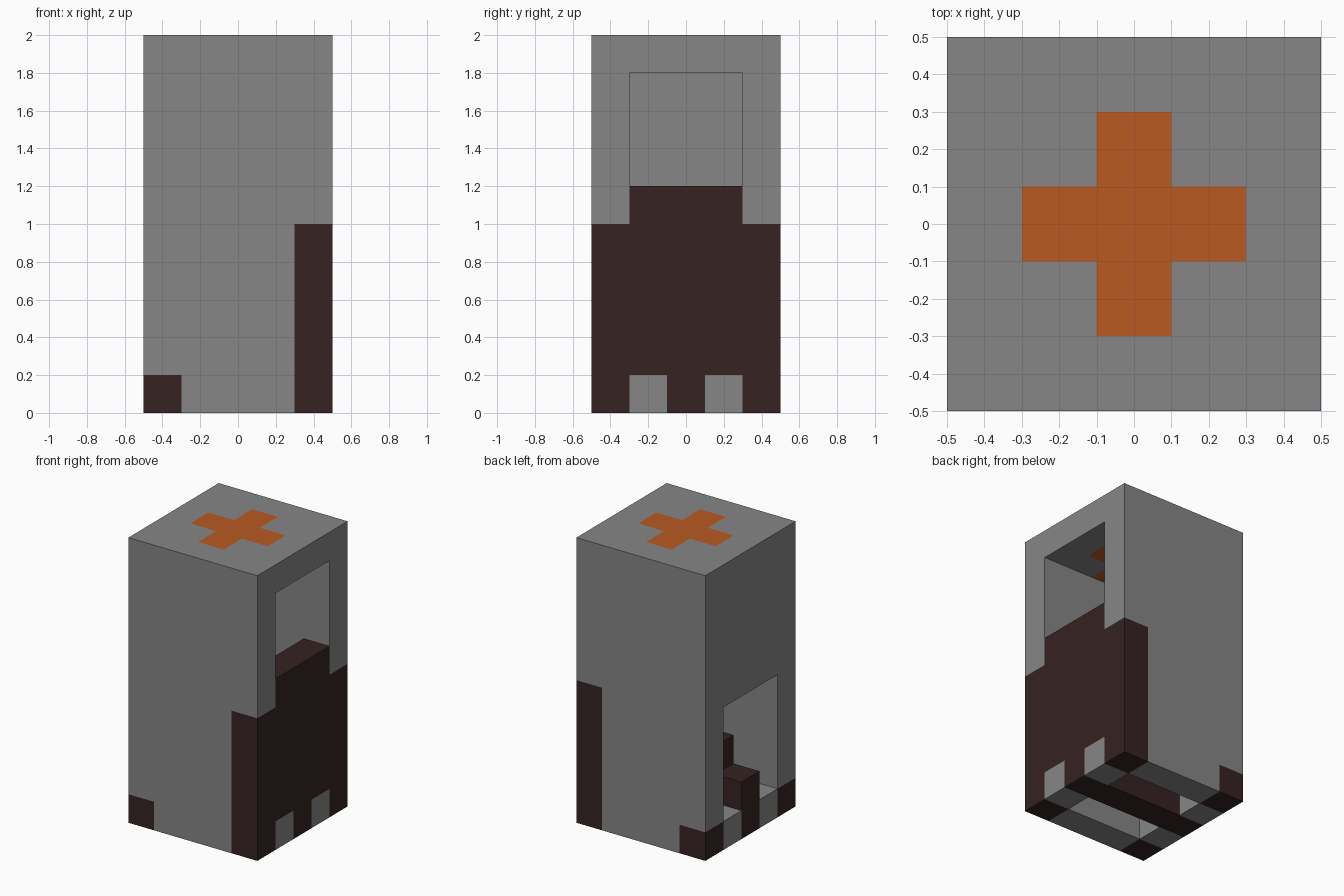
import bpy
import bmesh
from mathutils import Matrix, Vector

cube = bpy.data.objects.get("Cube")
if cube:
    bpy.data.objects.remove(cube, do_unlink=True)


def make_material(name, rgb):
    mat = bpy.data.materials.new(name)
    mat.use_nodes = True
    mat.diffuse_color = (*rgb, 1)
    mat.node_tree.nodes["Principled BSDF"].inputs["Base Color"].default_value = (*rgb, 1)
    return mat


GREY = make_material("stone grey", (0.24, 0.24, 0.24))
DARK = make_material("dark brown", (0.037, 0.016, 0.016))
ORANGE = make_material("orange", (0.49, 0.102, 0.016))


def part(name, mat, *boxes):
    """One object from boxes, each given as (x range, y range, z range)."""
    bm = bmesh.new()
    for box in boxes:
        lo = Vector([min(r) for r in box])
        hi = Vector([max(r) for r in box])
        place = Matrix.Translation((lo + hi) / 2) @ Matrix.Diagonal((*(hi - lo), 1))
        bmesh.ops.create_cube(bm, size=1, matrix=place)
    mesh = bpy.data.meshes.new(name)
    bm.to_mesh(mesh)
    bm.free()
    mesh.materials.append(mat)
    obj = bpy.data.objects.new(name, mesh)
    bpy.context.collection.objects.link(obj)


U = 0.2                        # block size
H = 2.0                        # full height
OUT, INN, MID = 0.5, 0.3, 0.1  # outer shell, inner shell, centre strip
SPAN = (-INN, INN)
CORE = (-MID, MID)
LEFT = (INN, OUT)              # thickness of the wall on +x
RIGHT = (-OUT, -INN)           # thickness of the wall on -x

# Front and back walls with dark corner posts and feet
for side, s in (("front", -1), ("back", 1)):
    wall = (s * INN, s * OUT)
    part(side + "_wall", GREY,
         ((-OUT, OUT), wall, (1, H)),
         ((-OUT, INN), wall, (U, 1)),
         (SPAN, wall, (0, U)))
    part(side + "_corner_post", DARK, (LEFT, wall, (0, 1)))
    part(side + "_corner_foot", DARK, (RIGHT, wall, (0, U)))

    # Floor blocks beside the stairs
    strip = (s * MID, s * INN)
    part(side + "_floor_blocks", GREY,
         (LEFT, strip, (0, U)), (RIGHT, strip, (0, U)))

    # Grey roof corners around the cross
    part(side + "_roof_corners", GREY,
         ((MID, INN), strip, (H - U, H)),
         ((-INN, -MID), strip, (H - U, H)))

# Left wall: dark panel under a window, grey lintel
part("window_panel", DARK, (LEFT, SPAN, (U, 6 * U)))
part("window_lintel", GREY, (LEFT, SPAN, (H - U, H)))

# Right wall above the doorway
part("doorway_upper_wall", GREY, (RIGHT, SPAN, (1, H)))

# Stairs climbing from the doorway to the window
steps = [((-OUT + i * U, -OUT + (i + 1) * U), CORE, (0, (i + 2) * U)) for i in range(4)]
part("stairs", DARK, *steps)
part("stair_foot", DARK, (LEFT, CORE, (0, U)))

# Orange cross set through the roof
part("roof_cross", ORANGE,
     (SPAN, CORE, (H - U, H)),
     (CORE, (MID, INN), (H - U, H)),
     (CORE, (-INN, -MID), (H - U, H)))
